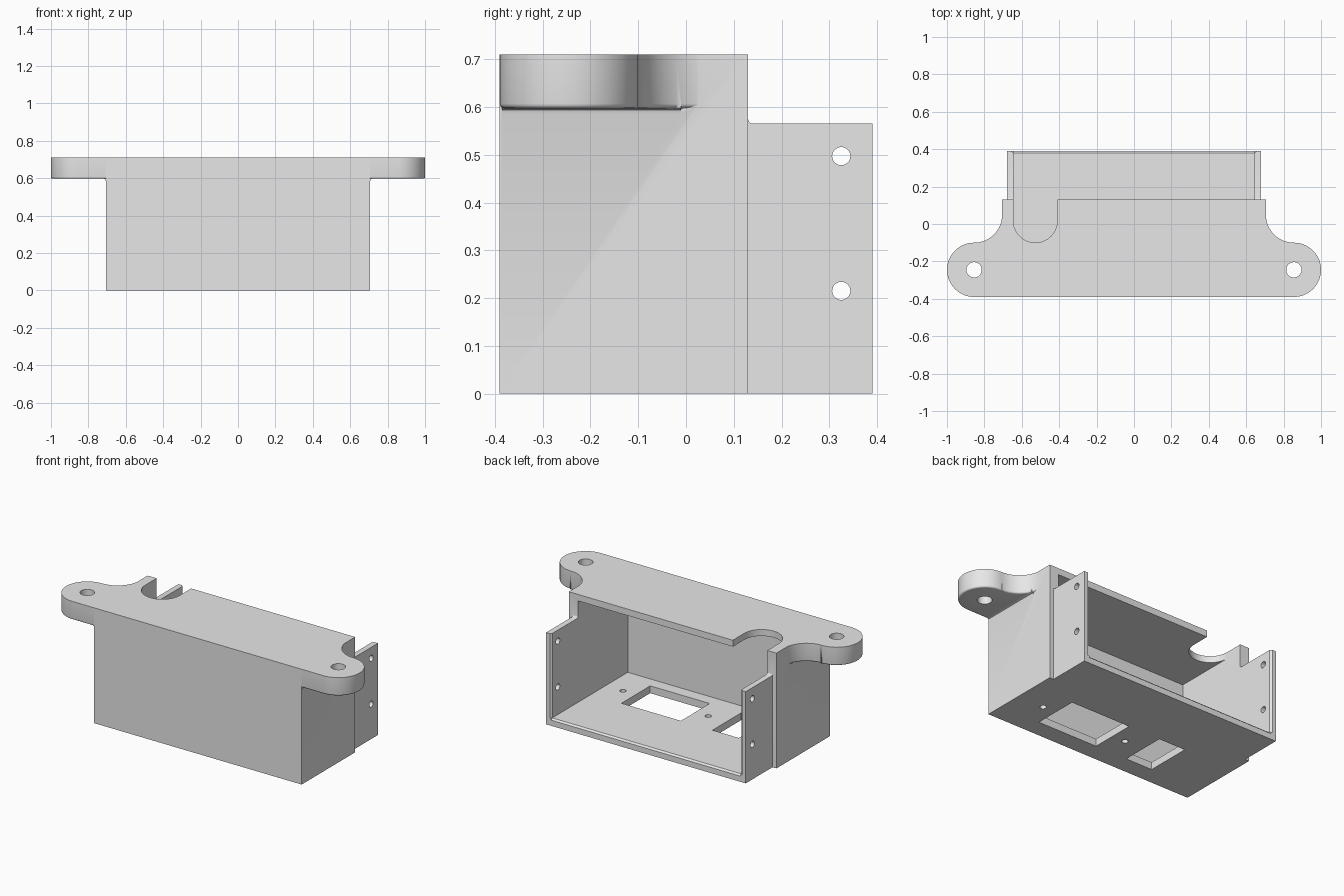
import bpy, bmesh
from math import cos, sin, radians

if "Cube" in bpy.data.objects:
    bpy.data.objects.remove(bpy.data.objects["Cube"])

grey = bpy.data.materials.new("light grey plastic")
grey.use_nodes = True
grey.diffuse_color = (0.8, 0.8, 0.8, 1)
grey.node_tree.nodes["Principled BSDF"].inputs["Base Color"].default_value = (0.8, 0.8, 0.8, 1)


def arc(cx, cy, r, start, end, n):
    angles = [radians(start + (end - start) * i / n) for i in range(n + 1)]
    return [(cx + r * cos(a), cy + r * sin(a)) for a in angles]


def rect(u0, u1, v0, v1):
    return [(u0, v0), (u1, v0), (u1, v1), (u0, v1)]


def circle(cx, cy, r):
    return arc(cx, cy, r, 0, 360, 32)[:-1]


def prism(name, profile, axis, lo, hi, round_bottom=0):
    """Extrude a flat profile along an axis from lo to hi."""
    place = {"x": lambda u, v, w: (w, u, v),
             "y": lambda u, v, w: (u, w, v),
             "z": lambda u, v, w: (u, v, w)}[axis]
    bm = bmesh.new()
    low = [bm.verts.new(place(u, v, lo)) for u, v in profile]
    high = [bm.verts.new(place(u, v, hi)) for u, v in profile]
    bm.faces.new(low)
    bm.faces.new(high)
    for i in range(len(low)):
        j = (i + 1) % len(low)
        bm.faces.new((low[i], low[j], high[j], high[i]))
    bmesh.ops.recalc_face_normals(bm, faces=bm.faces)
    if round_bottom:
        rim = [e for e in bm.edges if all(v in low for v in e.verts)]
        bmesh.ops.bevel(bm, geom=rim, offset=round_bottom, segments=4,
                        profile=0.5, affect="EDGES")
    mesh = bpy.data.meshes.new(name)
    bm.to_mesh(mesh)
    bm.free()
    obj = bpy.data.objects.new(name, mesh)
    obj.data.materials.append(grey)
    bpy.context.collection.objects.link(obj)
    return obj


def combine(target, tool, operation):
    mod = target.modifiers.new("boolean", "BOOLEAN")
    mod.operation, mod.object, mod.solver = operation, tool, "EXACT"
    bpy.context.view_layer.objects.active = target
    bpy.ops.object.modifier_apply(modifier=mod.name)
    bpy.data.objects.remove(tool)


# Main block, with the lower section behind it and a small fillet where they meet
housing = prism("housing", rect(-0.39, 0.13, 0, 0.71), "x", -0.707, 0.707)
rear = [(0.1, 0), (0.39, 0), (0.39, 0.565), (0.14, 0.565)]
rear += arc(0.14, 0.575, 0.01, -90, -180, 4)[1:] + [(0.1, 0.575)]
combine(housing, prism("rear_section", rear, "x", -0.68, 0.68), "UNION")

# Mounting ears with rounded lower edges, and fillet strips underneath
for s in (1, -1):
    outline = [(0.5, -0.39)] + arc(0.855, -0.245, 0.145, -90, 90, 32)
    outline += arc(0.855, 0.05, 0.15, -90, -180, 16) + [(0.5, 0.05)]
    outline = [(s * x, y) for x, y in outline]
    combine(housing, prism("ear", outline, "z", 0.597, 0.71, 0.01), "UNION")
    strip = [(0.69, 0.585), (0.707, 0.585), (0.71, 0.594), (0.719, 0.598),
             (0.719, 0.61), (0.69, 0.61)]
    strip = [(s * x, z) for x, z in strip]
    combine(housing, prism("ear_fillet", strip, "y", -0.385, -0.01), "UNION")

# Cavity open to the rear, with chamfered opening edges
floor, inner = 0.045, 0.645
cuts = [prism("cavity", rect(-inner, inner, floor, 0.67), "y", -0.355, 0.5)]
cuts.append(prism("floor_chamfer", [(0.38, floor), (0.4, floor - 0.02), (0.4, floor + 0.02),
                                    (0.38, floor + 0.02)], "x", -inner, inner))
for s in (1, -1):
    edge = [(s * inner, 0.38), (s * (inner + 0.02), 0.4), (s * (inner - 0.02), 0.4),
            (s * (inner - 0.02), 0.38)]
    cuts.append(prism("side_chamfer", edge, "z", floor, 0.66))

# Round-ended cable notch in the top
notch = arc(-0.5275, 0.018, 0.1175, 180, 360, 32) + [(-0.41, 0.3), (-0.645, 0.3)]
cuts.append(prism("cable_notch", notch, "z", 0.6, 0.8))

# Floor windows and their screw holes
for x0, x1 in ((0.035, 0.44), (-0.36, -0.18)):
    cuts.append(prism("window", rect(x0, x1, -0.28, 0), "z", -0.1, 0.2))
for x in (0.528, -0.053):
    cuts.append(prism("floor_hole", circle(x, -0.14, 0.018), "z", -0.1, 0.2))

# Ear holes and holes through both side plates
for x in (-0.855, 0.855):
    cuts.append(prism("ear_hole", circle(x, -0.245, 0.041), "z", 0.5, 0.8))
for z in (0.215, 0.497):
    cuts.append(prism("plate_hole", circle(0.325, z, 0.019), "x", -0.9, 0.9))

for cut in cuts:
    combine(housing, cut, "DIFFERENCE")

# Smooth the curved walls, keep the corners crisp
bpy.ops.object.select_all(action="DESELECT")
housing.select_set(True)
bpy.context.view_layer.objects.active = housing
bpy.ops.object.shade_smooth_by_angle(angle=radians(30))
